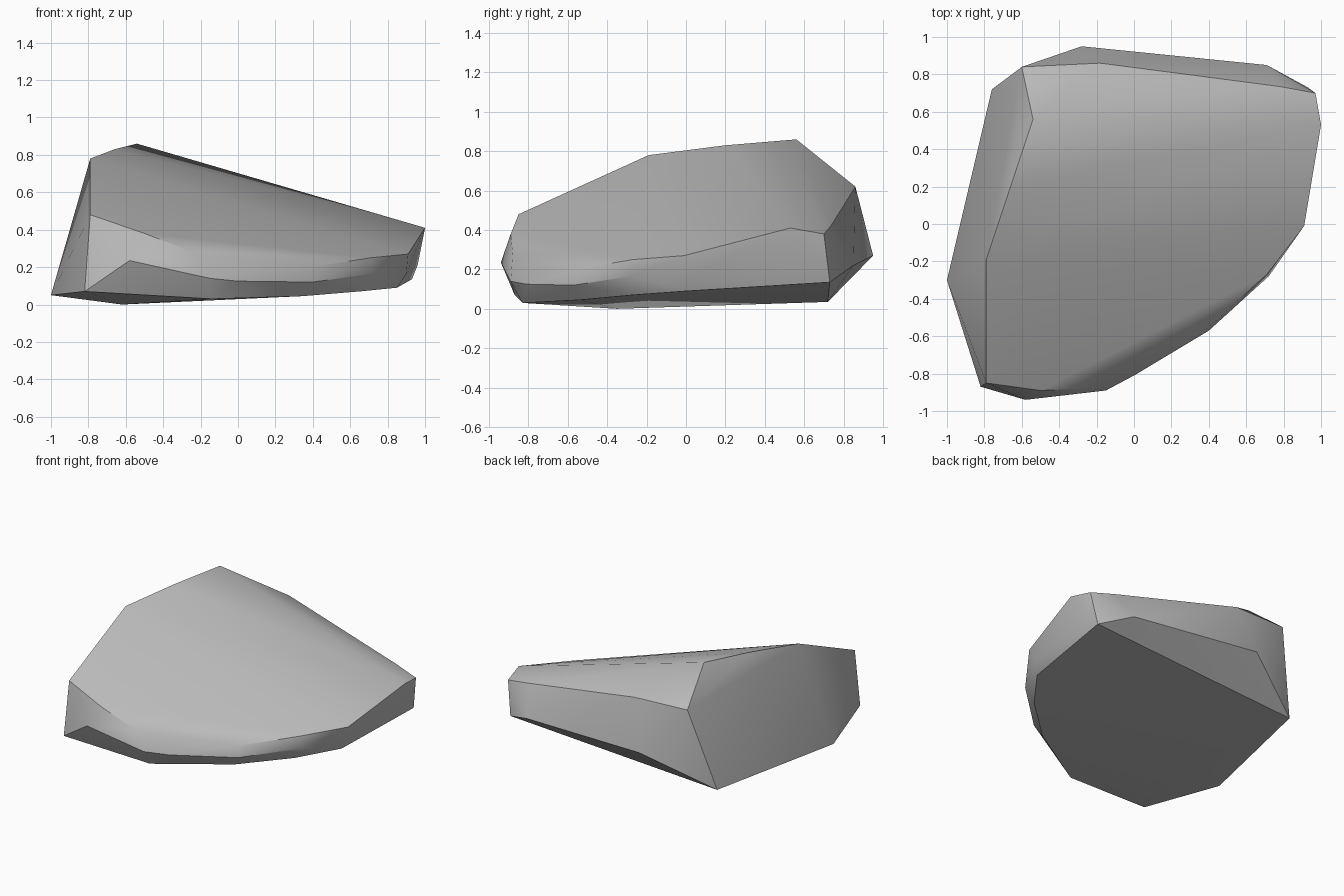
import bpy
import bmesh
import math

cube = bpy.data.objects.get("Cube")
if cube:
    bpy.data.objects.remove(cube, do_unlink=True)


def make_material(name, colour):
    material = bpy.data.materials.new(name)
    material.use_nodes = True
    material.diffuse_color = colour
    shader = material.node_tree.nodes["Principled BSDF"]
    shader.inputs["Base Color"].default_value = colour
    shader.inputs["Roughness"].default_value = 0.9
    return material


def make_hull(name, rings, material, crease):
    """Wrap a convex stone around rings of corner points."""
    bm = bmesh.new()
    for ring in rings:
        for corner in ring:
            bm.verts.new(corner)
    hull = bmesh.ops.convex_hull(bm, input=bm.verts[:], use_existing_faces=False)
    loose = hull["geom_interior"] + hull["geom_unused"]
    inner = list({v for v in loose if isinstance(v, bmesh.types.BMVert)})
    bmesh.ops.delete(bm, geom=inner, context="VERTS")
    bmesh.ops.recalc_face_normals(bm, faces=bm.faces[:])

    mesh = bpy.data.meshes.new(name)
    bm.to_mesh(mesh)
    bm.free()
    mesh.materials.append(material)
    stone = bpy.data.objects.new(name, mesh)
    bpy.context.collection.objects.link(stone)

    # Soft facets, with the strong breaks kept sharp
    bpy.ops.object.select_all(action="DESELECT")
    stone.select_set(True)
    bpy.context.view_layer.objects.active = stone
    bpy.ops.object.shade_smooth_by_angle(angle=math.radians(crease))
    return stone


# Sloping top: high ridge at the back left, falling to the front right
top_rim = [
    (-.54, .56, .86), (-.66, .2, .83), (-.79, -.19, .78), (-.79, -.85, .48),
    (-.5, -.89, .38), (-.24, -.88, .28), (.39, -.56, .2), (.71, -.27, .25),
    (.91, -.01, .27), (1, .53, .41), (.97, .7, .38), (.78, .735, .42),
    (-.18, .86, .62), (-.6, .84, .63),
]

# Widest belt of the sides
belt = [
    (-.58, -.94, .235), (-.15, -.89, .14), (0, -.81, .125), (.4, -.57, .12),
    (.72, -.28, .165), (.9, .04, .165), (.96, .64, .21), (.93, .73, .135),
    (.71, .85, .22), (-.28, .95, .27),
]

# Nearly flat underside, lifting toward the right
base = [
    (-1, -.3, .05), (-.82, -.87, .07), (-.14, -.83, .03), (.35, -.54, .045),
    (.65, -.27, .07), (.85, 0, .09), (-.76, .72, .035), (-.62, -.35, 0),
]

stone_grey = make_material("stone_grey", (.5, .5, .5, 1))
make_hull("rock", [top_rim, belt, base], stone_grey, crease=30)
